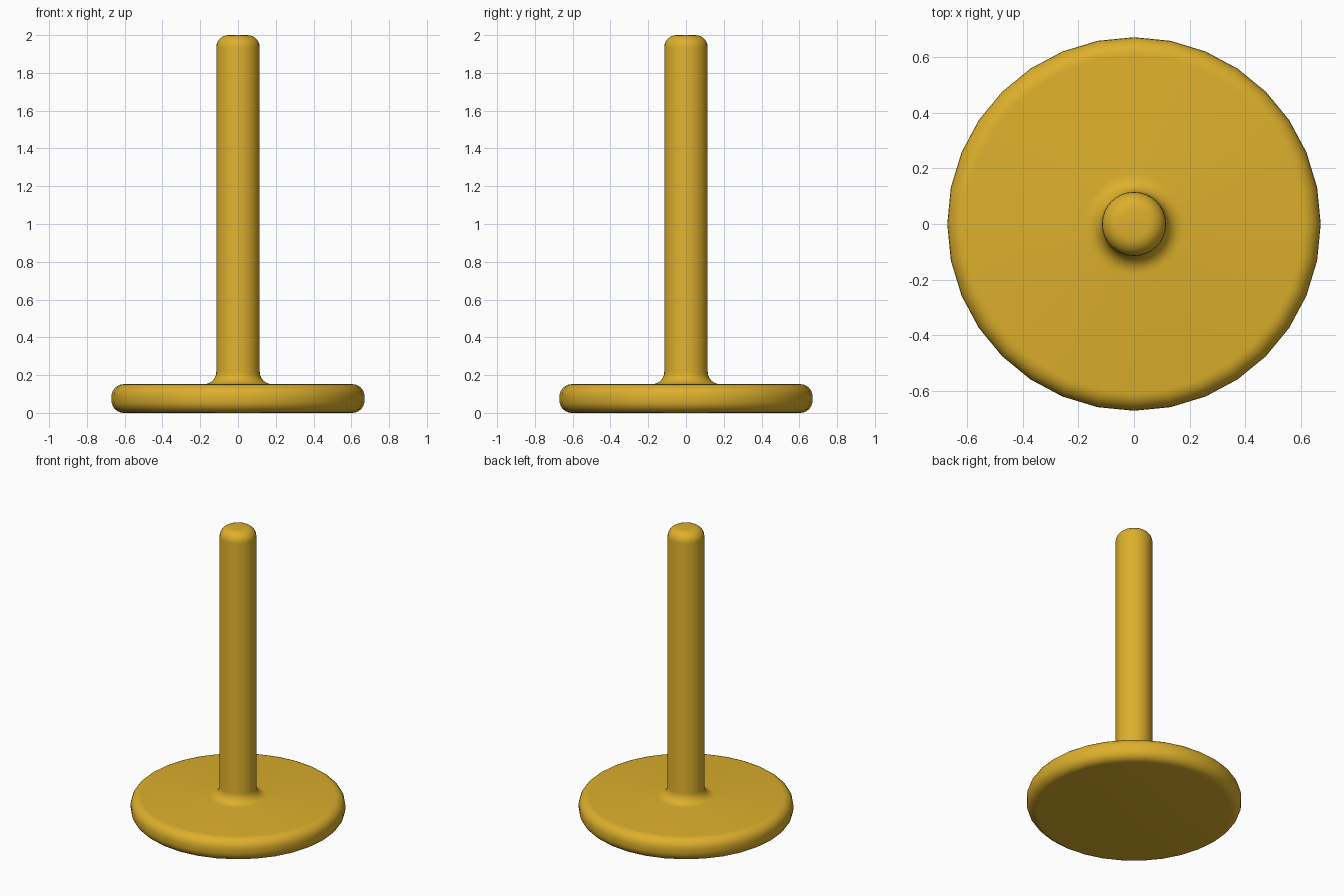
import bpy, bmesh, math

if "Cube" in bpy.data.objects:
    bpy.data.objects.remove(bpy.data.objects["Cube"])

SEGMENTS = 32


def arc(cx, cz, r, start, end, steps=6):
    """Profile points (radius, z) along a circular arc, angles in degrees."""
    pts = []
    for i in range(steps + 1):
        a = math.radians(start + (end - start) * i / steps)
        pts.append((cx + r * math.cos(a), cz + r * math.sin(a)))
    return pts


def lathe(name, profile, material):
    """Revolve a profile round z and cap both ends."""
    bm = bmesh.new()
    rings = []
    for r, z in profile:
        rings.append([bm.verts.new((r * math.cos(2 * math.pi * k / SEGMENTS),
                                    r * math.sin(2 * math.pi * k / SEGMENTS), z))
                      for k in range(SEGMENTS)])
    for low, high in zip(rings, rings[1:]):
        for k in range(SEGMENTS):
            n = (k + 1) % SEGMENTS
            bm.faces.new((low[k], low[n], high[n], high[k]))
    bm.faces.new(rings[0][::-1])
    bm.faces.new(rings[-1])
    mesh = bpy.data.meshes.new(name)
    bm.to_mesh(mesh)
    bm.free()
    obj = bpy.data.objects.new(name, mesh)
    bpy.context.collection.objects.link(obj)
    mesh.materials.append(material)
    bpy.context.view_layer.objects.active = obj
    obj.select_set(True)
    bpy.ops.object.shade_smooth_by_angle(angle=math.radians(35))
    return obj


gold = bpy.data.materials.new("gold")
gold.diffuse_color = (0.72, 0.43, 0.025, 1)
gold.use_nodes = True
gold.node_tree.nodes["Principled BSDF"].inputs["Base Color"].default_value = gold.diffuse_color

# Round base, fillet, post and rounded tip as one continuous turned piece
profile = (arc(0.605, 0.065, 0.065, -90, 0)          # base lower edge
           + arc(0.605, 0.087, 0.065, 0, 90)         # base upper edge
           + arc(0.18, 0.217, 0.065, 270, 180)       # fillet into post
           + arc(0.05, 1.935, 0.065, 0, 90))         # rounded tip
lathe("post_on_round_base", profile, gold)
